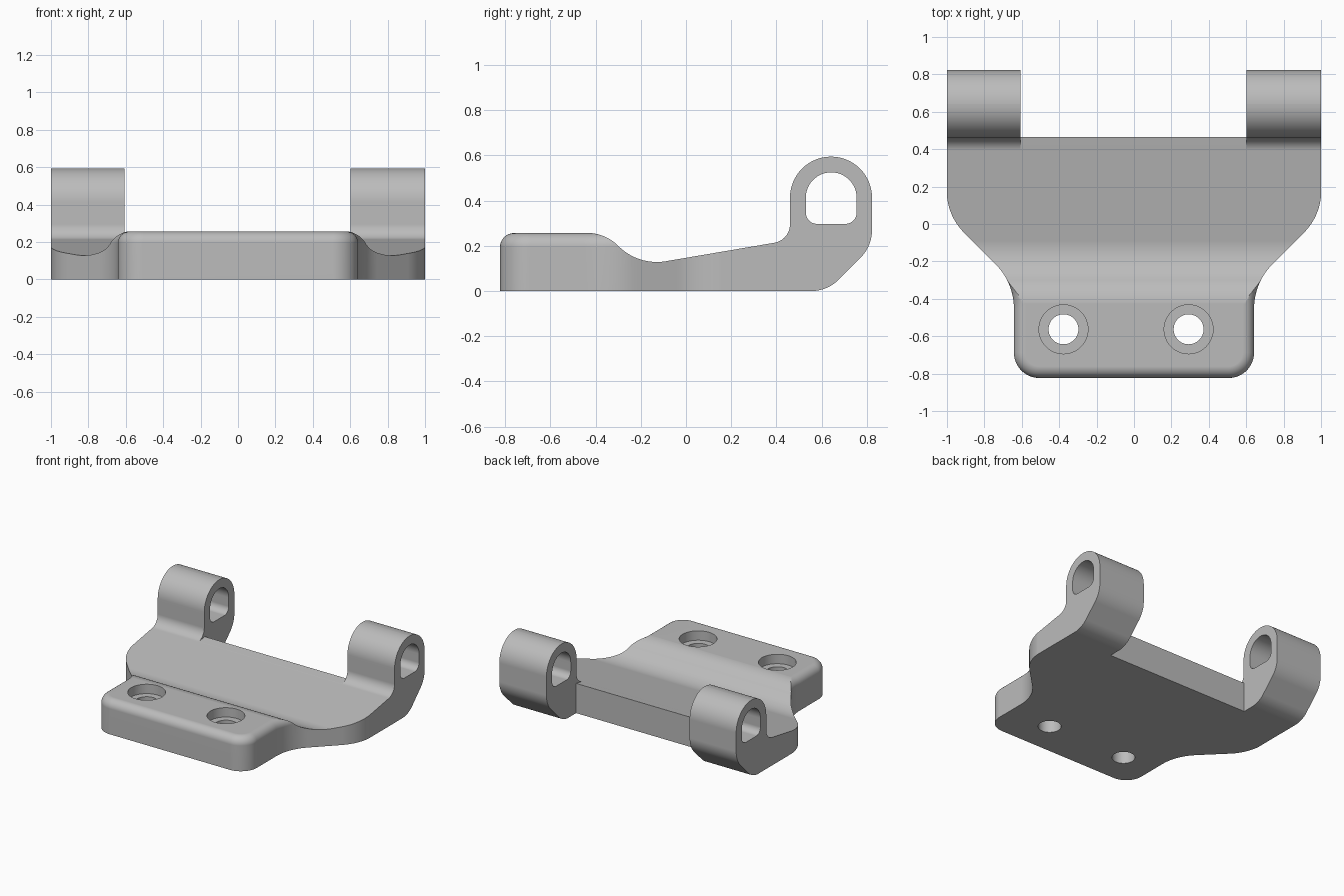
import bpy, bmesh, math
from mathutils import Vector

if "Cube" in bpy.data.objects:
    bpy.data.objects.remove(bpy.data.objects["Cube"])


def rounded(points, steps=12):
    """Polygon with circular corners; each point is (a, b, tangent_length)."""
    out, n = [], len(points)
    for i, (a, b, t) in enumerate(points):
        p = Vector((a, b))
        if t == 0:
            out.append(p)
            continue
        d0 = (Vector(points[i - 1][:2]) - p).normalized()
        d1 = (Vector(points[(i + 1) % n][:2]) - p).normalized()
        w = math.sin(d0.angle(d1) / 2)
        s, e = p + d0 * t, p + d1 * t
        for k in range(steps + 1):
            u = k / steps
            c0, c1, c2 = (1 - u) ** 2, 2 * u * (1 - u) * w, u * u
            out.append((s * c0 + p * c1 + e * c2) / (c0 + c1 + c2))
    clean = [q for i, q in enumerate(out) if (q - out[i - 1]).length > 1e-4]
    return clean


def prism(name, pts, axis, lo, hi, top_bevel=0):
    """Extrude a 2D outline along x (points are y,z) or z (points are x,y)."""
    bm = bmesh.new()
    place = (lambda p: (lo, p[0], p[1])) if axis == 'x' else (lambda p: (p[0], p[1], lo))
    face = bm.faces.new([bm.verts.new(place(p)) for p in pts])
    ext = bmesh.ops.extrude_face_region(bm, geom=[face])
    new = [v for v in ext['geom'] if isinstance(v, bmesh.types.BMVert)]
    shift = (hi - lo, 0, 0) if axis == 'x' else (0, 0, hi - lo)
    bmesh.ops.translate(bm, vec=shift, verts=new)
    bmesh.ops.recalc_face_normals(bm, faces=bm.faces)
    if top_bevel:
        edges = [e for e in bm.edges if all(abs(v.co.z - hi) < 1e-5 for v in e.verts)]
        bmesh.ops.bevel(bm, geom=edges, offset=top_bevel, segments=7,
                        profile=0.5, affect='EDGES')
    mesh = bpy.data.meshes.new(name)
    bm.to_mesh(mesh)
    bm.free()
    obj = bpy.data.objects.new(name, mesh)
    bpy.context.collection.objects.link(obj)
    return obj


def activate(obj):
    bpy.ops.object.select_all(action='DESELECT')
    obj.select_set(True)
    bpy.context.view_layer.objects.active = obj


def combine(obj, other, operation):
    activate(obj)
    mod = obj.modifiers.new(operation.lower(), 'BOOLEAN')
    mod.operation, mod.object, mod.solver = operation, other, 'EXACT'
    bpy.ops.object.modifier_apply(modifier=mod.name)
    bpy.data.objects.remove(other)


def circle(x, y, r, n=48):
    return [(x + r * math.cos(k * math.tau / n), y + r * math.sin(k * math.tau / n))
            for k in range(n)]


# side profile: pad, dip, ramp and hinge lug
bracket = prism("hinge_bracket", rounded([
    (-1, 0, 0), (0.625, 0, 0.07), (0.823, 0.198, 0.072),
    (0.823, 0.5945, 0.1814), (0.46, 0.5945, 0.1814), (0.46, 0.2252, 0.07),
    (-0.211, 0.111, 0.124), (-0.357, 0.257, 0.08), (-1, 0.257, 0)], 16), 'x', -1, 1)

# plan outline with rounded top rim, open to full height at the lugs
half = [(0.642, -0.823, 0.135), (0.642, -0.313, 0.14), (1.001, 0.046, 0.13), (1.001, 0.5, 0)]
plan = prism("plan_cutter", rounded(half + [(-x, y, t) for x, y, t in reversed(half)]),
             'z', -0.1, 0.2565, top_bevel=0.062)
rear = prism("rear_cutter", [(-1.1, 0.2), (1.1, 0.2), (1.1, 1.1), (-1.1, 1.1)], 'z', -0.15, 1)
combine(plan, rear, 'UNION')
combine(bracket, plan, 'INTERSECT')

# gap between the two lugs
notch = prism("notch_cutter", [(0.386, 0.2129), (0.466, 0.2265), (0.466, -0.1),
                               (1, -0.1), (1, 1), (0.386, 1)], 'x', -0.607, 0.602)
combine(bracket, notch, 'DIFFERENCE')

# D-shaped pin slot through both lugs
slot = prism("slot_cutter", rounded([
    (0.53, 0.297, 0.05), (0.755, 0.297, 0.05),
    (0.755, 0.525, 0.1124), (0.53, 0.525, 0.1124)], 14), 'x', -1.2, 1.2)
combine(bracket, slot, 'DIFFERENCE')

# counterbored screw holes
for x in (-0.377, 0.292):
    combine(bracket, prism("bore", circle(x, -0.563, 0.08), 'z', -0.1, 0.5), 'DIFFERENCE')
    combine(bracket, prism("counterbore", circle(x, -0.563, 0.131), 'z', 0.185, 0.5), 'DIFFERENCE')

# finish
grey = bpy.data.materials.new("light_grey")
grey.diffuse_color = (0.5, 0.5, 0.5, 1)
grey.use_nodes = True
grey.node_tree.nodes["Principled BSDF"].inputs["Base Color"].default_value = grey.diffuse_color
bracket.data.materials.clear()
bracket.data.materials.append(grey)
for poly in bracket.data.polygons:
    poly.material_index = 0
activate(bracket)
bpy.ops.object.shade_smooth_by_angle(angle=math.radians(28))
normals = bracket.modifiers.new("weighted_normals", 'WEIGHTED_NORMAL')
normals.keep_sharp = True
